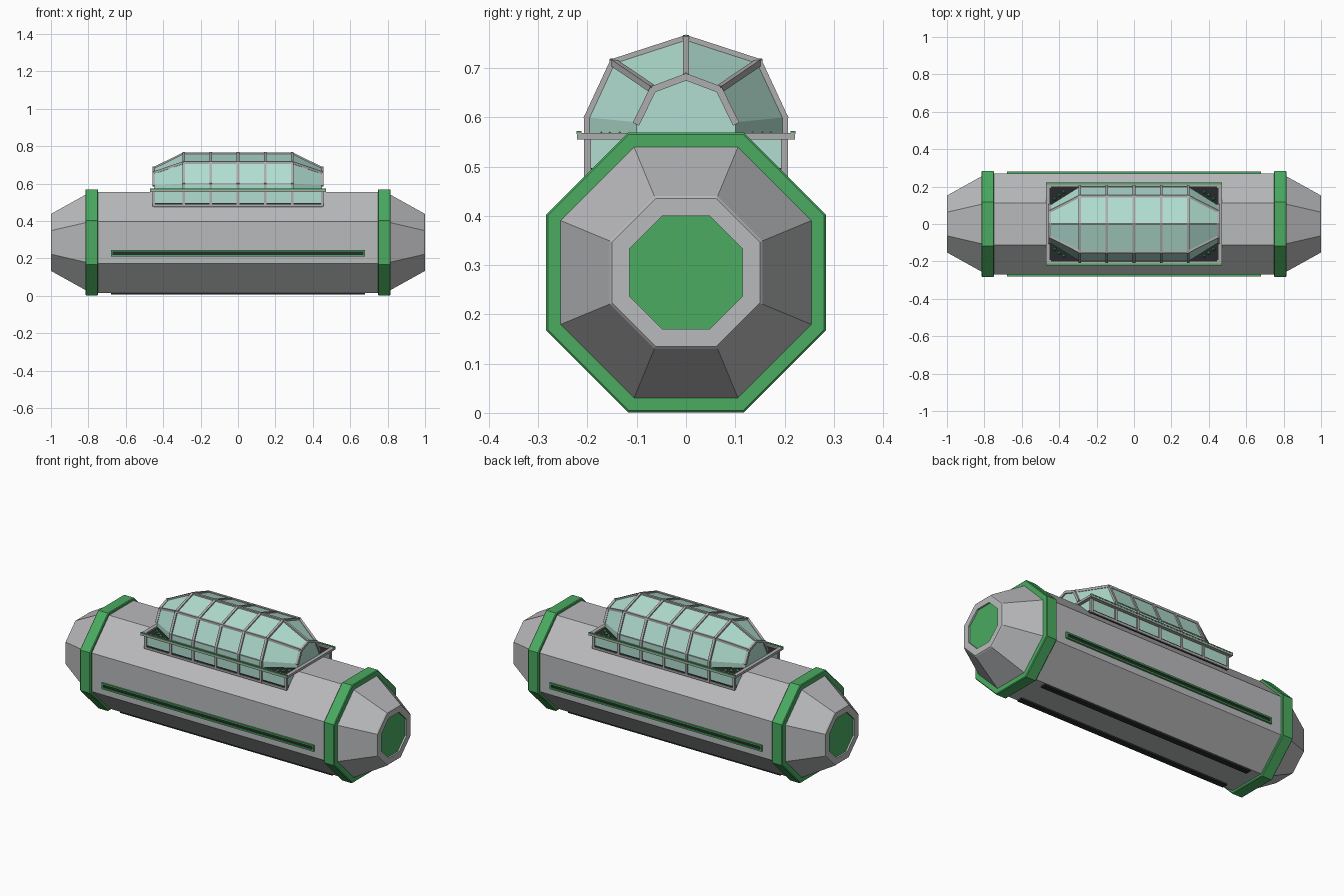
import bpy, bmesh, math
from mathutils import Vector, Matrix

if "Cube" in bpy.data.objects:
    bpy.data.objects.remove(bpy.data.objects["Cube"])


def mat(name, r, g, b):
    m = bpy.data.materials.new(name)
    m.diffuse_color = (r, g, b, 1)
    m.use_nodes = True
    m.node_tree.nodes["Principled BSDF"].inputs["Base Color"].default_value = m.diffuse_color
    return m


GREY = mat("hull grey", .485, .49, .50)
FRAME = mat("frame grey", .42, .42, .425)
GREEN = mat("green", .069, .405, .117)
GLASS = mat("pale glass", .44, .73, .63)
DARK = mat("dark", .022, .023, .026)
CZ = .285  # height of the hull axis


def finish(bm, name, *mats):
    bmesh.ops.recalc_face_normals(bm, faces=bm.faces)
    me = bpy.data.meshes.new(name)
    bm.to_mesh(me)
    bm.free()
    for m in mats:
        me.materials.append(m)
    ob = bpy.data.objects.new(name, me)
    bpy.context.collection.objects.link(ob)
    return ob


def octagon(bm, x, apothem):
    r = apothem / math.cos(math.pi / 8)
    return [bm.verts.new((x, r * math.cos(a), CZ + r * math.sin(a)))
            for a in (math.pi / 8 + k * math.pi / 4 for k in range(8))]


def bridge(bm, a, b):
    n = len(a)
    return [bm.faces.new((a[i], a[(i + 1) % n], b[(i + 1) % n], b[i])) for i in range(n)]


def loft(name, stations, *mats):
    bm = bmesh.new()
    rings = [octagon(bm, x, r) for x, r in stations]
    for a, b in zip(rings, rings[1:]):
        bridge(bm, a, b)
    caps = [bm.faces.new(rings[0]), bm.faces.new(rings[-1])]
    if len(mats) > 1:
        for f in caps:
            f.material_index = 1
    return finish(bm, name, *mats)


def box(bm, lo, hi):
    c = [(l + h) / 2 for l, h in zip(lo, hi)]
    s = [h - l for l, h in zip(lo, hi)]
    bmesh.ops.create_cube(bm, size=1, matrix=Matrix.Translation(c) @ Matrix.Diagonal((*s, 1)))


def bar(bm, p, q, t):
    p, q = Vector(p), Vector(q)
    d = q - p
    rot = d.to_track_quat('Z', 'Y').to_matrix().to_4x4()
    bmesh.ops.create_cube(bm, size=1, matrix=Matrix.Translation((p + q) / 2) @ rot
                          @ Matrix.Diagonal((t, t, d.length + t * .6, 1)))


# Hull with tapered ends, rim and recessed green end panels
half = [(.99, .115), (1.0, .115), (1.0, .15), (.995, .155), (.815, .255), (.78, .27)]
loft("hull", [(-x, r) for x, r in half] + half[::-1], GREY, GREEN)

# Green collars near each end
for side, label in ((-1, "left"), (1, "right")):
    loft(label + "_collar", [(side * x, r) for x, r in
         ((.748, .265), (.748, .28), (.752, .284), (.812, .284), (.816, .28), (.816, .25))], GREEN)

# Long side slots: green frame around a dark strip
for s, label in ((-1, "front"), (1, "back")):
    bm = bmesh.new()
    ya, yb = sorted((s * .262, s * .280))
    box(bm, (-.68, ya, .21), (.68, yb, .219))
    box(bm, (-.68, ya, .236), (.68, yb, .245))
    for x in (-.675, .675):
        box(bm, (x - .005, ya, .219), (x + .005, yb, .236))
    finish(bm, label + "_slot_frame", GREEN)
    bm = bmesh.new()
    ya, yb = sorted((s * .262, s * .273))
    box(bm, (-.67, ya, .219), (.67, yb, .236))
    finish(bm, label + "_slot", DARK)
    # Dark runners under the hull
    bm = bmesh.new()
    box(bm, (-.68, s * .092 - .016, .006), (.68, s * .092 + .016, .03))
    finish(bm, label + "_runner", DARK)

# Canopy sections: (half width, height) from base to ridge
MID = [(.2, .565), (.2, .6), (.148, .712), (0, .76)]
END = [(.1, .565), (.1, .59), (.067, .657), (0, .682)]
XS = [-.45, -.29, -.145, 0, .145, .29, .45]


def section(x):
    prof = END if abs(x) > .4 else MID
    return ([Vector((x, -y, z)) for y, z in prof]
            + [Vector((x, y, z)) for y, z in prof[-2::-1]])


sections = [section(x) for x in XS]

# Canopy glass
bm = bmesh.new()
rows = [[bm.verts.new(p) for p in s] for s in sections]
for a, b in zip(rows, rows[1:]):
    for i in range(6):
        bm.faces.new((a[i], a[i + 1], b[i + 1], b[i]))
    bm.faces.new((a[0], a[-1], b[-1], b[0]))
for r in (rows[0], rows[-1]):
    bm.faces.new(r)
finish(bm, "canopy_glass", GLASS)

# Canopy ribs and long rails
bm = bmesh.new()
for s in sections:
    for i in range(1, 5):
        bar(bm, s[i], s[i + 1], .014)
for a, b in zip(sections, sections[1:]):
    for i in (2, 3, 4):
        bar(bm, a[i], b[i], .013)
    if abs(a[0].x) < .4 and abs(b[0].x) < .4:
        for i in (1, 5):
            bar(bm, a[i], b[i], .006)
# Lower posts and bottom rail
for x in XS:
    for y in (-.2, .2):
        bar(bm, (x, y, .482), (x, y, .56 if abs(x) > .4 else .6), .014)
for y in (-.2, .2):
    bar(bm, (-.45, y, .482), (.45, y, .482), .012)
finish(bm, "canopy_frame", FRAME)

# Lower glass walls with a dark gap at the foot
for name, m, z0, z1 in (("lower_glass", GLASS, .497, .558), ("lower_gap", DARK, .475, .497)):
    bm = bmesh.new()
    for s in (-1, 1):
        box(bm, (-.45, s * .199 - .002, z0), (.45, s * .199 + .002, z1))
        box(bm, (s * .449 - .002, -.199, z0), (s * .449 + .002, .199, z1))
    finish(bm, name, m)

# Ledge around the canopy, with green trim on its long sides
bm = bmesh.new()
for s in (-1, 1):
    box(bm, (-.47, s * .21 - .011, .555), (.47, s * .21 + .011, .568))
    box(bm, (s * .459 - .011, -.2, .555), (s * .459 + .011, .2, .568))
finish(bm, "ledge", FRAME)
bm = bmesh.new()
for s in (-1, 1):
    box(bm, (-.47, s * .217 - .005, .566), (.47, s * .217 + .005, .572))
finish(bm, "ledge_trim", GREEN)

# Dark deck inside the ledge and small green plants in its corners
bm = bmesh.new()
box(bm, (-.449, -.2, .552), (.449, .2, .559))
finish(bm, "deck", DARK)
bm = bmesh.new()
for sx in (-1, 1):
    for sy in (-1, 1):
        for x, y in ((.375, .172), (.40, .155), (.425, .135)):
            bmesh.ops.create_cone(bm, cap_ends=True, segments=5, radius1=.011, radius2=0, depth=.014,
                                  matrix=Matrix.Translation((sx * x, sy * y, .565)))
finish(bm, "corner_plants", GREEN)
